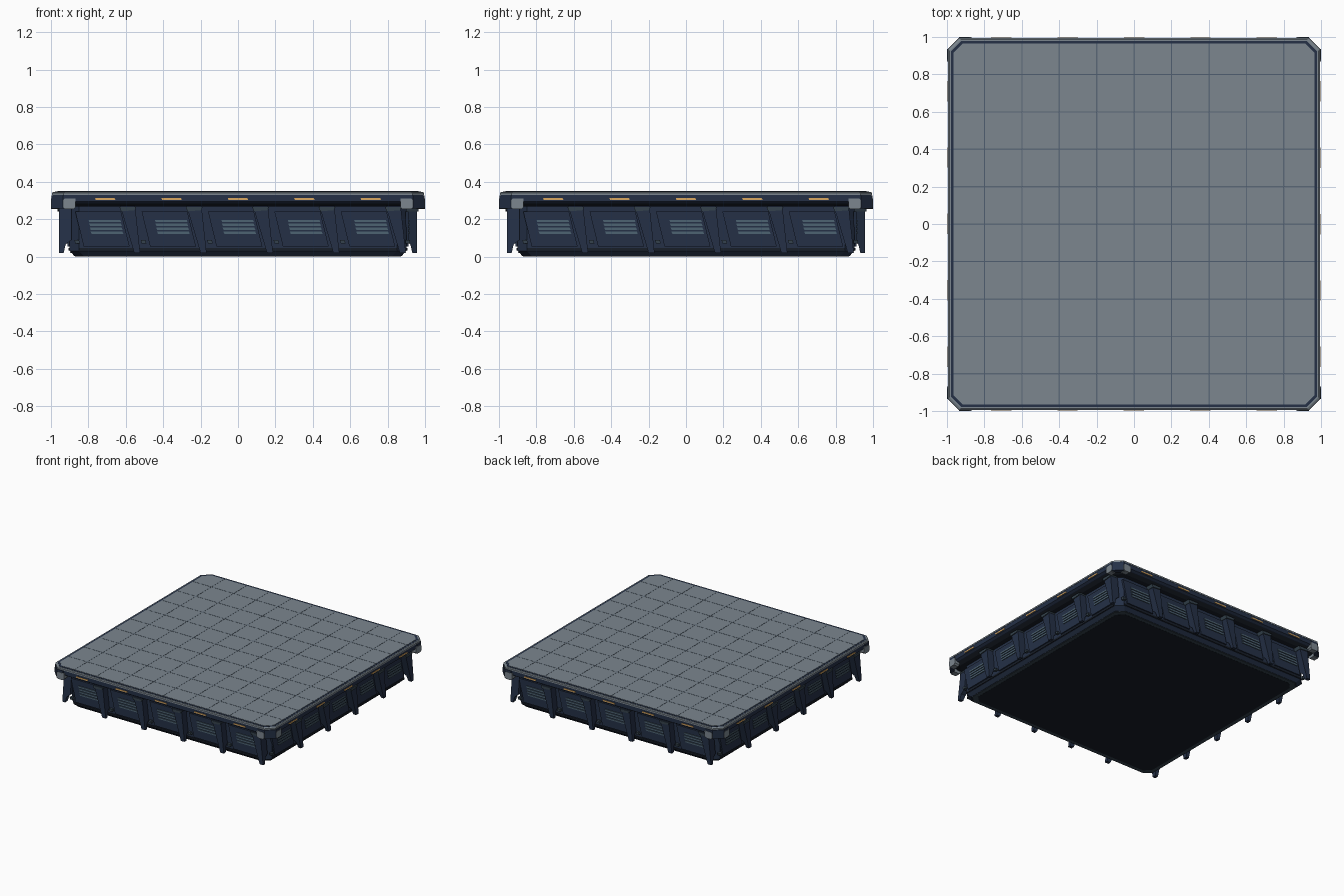
import bpy, bmesh, math
from mathutils import Matrix, Vector

cube = bpy.data.objects.get("Cube")
if cube:
    bpy.data.objects.remove(cube, do_unlink=True)


def material(name, r, g, b):
    m = bpy.data.materials.new(name)
    m.use_nodes = True
    m.diffuse_color = (r, g, b, 1)
    m.node_tree.nodes["Principled BSDF"].inputs["Base Color"].default_value = (r, g, b, 1)
    return m


GREY = material("deck grey", 0.2, 0.24, 0.275)
SEAM = material("seam grey", 0.10, 0.135, 0.18)
NAVY = material("navy hull", 0.018, 0.03, 0.062)
DARK = material("dark underside", 0.009, 0.013, 0.021)
STEEL = material("steel blue vents", 0.075, 0.125, 0.17)
TRIM = material("dark steel trim", 0.035, 0.055, 0.075)
ORANGE = material("amber lights", 0.72, 0.4, 0.12)


def finish(name, bm, *mats):
    bmesh.ops.recalc_face_normals(bm, faces=bm.faces)
    mesh = bpy.data.meshes.new(name)
    bm.to_mesh(mesh)
    bm.free()
    for m in mats:
        mesh.materials.append(m)
    obj = bpy.data.objects.new(name, mesh)
    bpy.context.collection.objects.link(obj)
    return obj


def loft(bm, rings):
    """Join rings of points into a closed solid."""
    loops = [[bm.verts.new(p) for p in ring] for ring in rings]
    n = len(loops[0])
    for a, b in zip(loops, loops[1:]):
        for i in range(n):
            j = (i + 1) % n
            bm.faces.new((a[i], a[j], b[j], b[i]))
    bm.faces.new(loops[0][::-1])
    bm.faces.new(loops[-1])


def octagon(half, cut, z):
    h, c = half, half - cut
    return [(c, -h, z), (h, -c, z), (h, c, z), (c, h, z),
            (-c, h, z), (-h, c, z), (-h, -c, z), (-c, -h, z)]


def slab(name, levels, mat):
    bm = bmesh.new()
    loft(bm, [octagon(*level) for level in levels])
    return finish(name, bm, mat)


def four_sides(name, solids, mat):
    """Build front-side solids and repeat them around the platform."""
    bm = bmesh.new()
    for k in range(4):
        turn = Matrix.Rotation(math.pi / 2 * k, 3, 'Z')
        for rings in solids:
            loft(bm, [[turn @ Vector(p) for p in ring] for ring in rings])
    return finish(name, bm, mat)


def plate(outline, inner, outer):
    """Front-facing plate from a (across, height) outline."""
    return [[(u, -d, z) for u, z in outline] for d in (inner, outer)]


def slanted(u0, u1, z0, z1, lean):
    return [(u0 + lean, z0), (u1 + lean, z0), (u1, z1), (u0, z1)]


# Hull with bevelled foot, recessed neck and overhanging lip
slab("hull", [(0.875, 0.05, 0.004), (0.9, 0.05, 0.03), (0.9, 0.05, 0.275)], NAVY)
slab("bottom_rim", [(0.87, 0.05, 0.001), (0.876, 0.05, 0.008)], TRIM)
slab("bottom_plate", [(0.84, 0.05, 0), (0.84, 0.05, 0.006)], DARK)
slab("lip_underside", [(0.94, 0.06, 0.268), (0.975, 0.06, 0.288)], DARK)
slab("lip", [(0.975, 0.06, 0.284), (0.992, 0.06, 0.295),
             (0.992, 0.06, 0.332)], NAVY)

# Deck: grey rim, navy groove and grey surface
slab("deck_rim", [(0.994, 0.06, 0.33), (0.994, 0.06, 0.341), (0.987, 0.06, 0.346)], GREY)
slab("deck_groove", [(0.979, 0.055, 0.34), (0.979, 0.055, 0.347)], NAVY)
slab("deck_surface", [(0.965, 0.05, 0.34), (0.965, 0.05, 0.349)], GREY)

# Deck tile seams
bm = bmesh.new()
for i in range(-4, 5):
    for turn in (0, math.pi / 2):
        rot = Matrix.Rotation(turn, 3, 'Z')
        c, w = i * 0.2, 0.0025
        corners = [(c - w, -0.965), (c + w, -0.965), (c + w, 0.965), (c - w, 0.965)]
        loft(bm, [[rot @ Vector((x, y, z)) for x, y in corners] for z in (0.348, 0.35)])
finish("deck_seams", bm, SEAM)

# Wall bays
bays = [0.355 * k for k in range(-2, 3)]
panels, slats, lights, ribs, caps, knobs = [], [], [], [], [], []
for c in bays:
    panels.append(plate(slanted(c - 0.16, c + 0.085, 0.055, 0.24, 0.045), 0.895, 0.911))
    for row in range(4):
        z = 0.122 + 0.021 * row
        shift = 0.012 - 0.004 * row
        slats.append(plate(slanted(c - 0.09 + shift, c + 0.08 + shift, z, z + 0.012, 0.005),
                           0.905, 0.917))
    lights.append(plate(slanted(c - 0.055, c + 0.05, 0.304, 0.314, 0.004), 0.985, 0.996))
    knobs.append(plate(slanted(c - 0.165, c - 0.14, 0.07, 0.088, 0.005), 0.895, 0.92))

    # Leaning strut: wide gusset above, free-standing foot below
    t = c + 0.125
    side = [(0.89, 0.27), (0.957, 0.27), (0.957, 0.02),
            (0.932, 0.02), (0.922, 0.065), (0.89, 0.09)]
    rings = []
    for top, low in ((t - 0.045, t + 0.03), (t + 0.035, t + 0.062)):
        rings.append([(low + (top - low) * (z - 0.02) / 0.25, -d, z) for d, z in side])
    ribs.append(rings)
    caps.append(plate([(t - 0.04, 0.242), (t + 0.03, 0.248), (t + 0.042, 0.266),
                       (t - 0.05, 0.266)], 0.9, 0.964))

four_sides("wall_panels", panels, NAVY)
four_sides("vent_slats", slats, STEEL)
four_sides("edge_lights", lights, ORANGE)
four_sides("leaning_struts", ribs, NAVY)
four_sides("strut_caps", caps, TRIM)
four_sides("panel_knobs", knobs, TRIM)

# Kick strip along the base of each wall
four_sides("kick_strips", [plate(slanted(-0.85, 0.85, 0.032, 0.046, 0), 0.895, 0.906)], DARK)

# Corner brackets wrapping the lip
outline = [(0.88, -0.997), (0.935, -0.997), (0.997, -0.935), (0.997, -0.88),
           (0.965, -0.88), (0.965, -0.92), (0.92, -0.965), (0.88, -0.965)]
four_sides("corner_brackets", [[[(x, y, z) for x, y in outline] for z in (0.258, 0.328)]], NAVY)

# Chamfered grey blocks on both ends of every side
blocks = []
for s in (-1, 1):
    shape = [(0.88, 0.254), (0.925, 0.254), (0.936, 0.266), (0.936, 0.3),
             (0.925, 0.311), (0.868, 0.311), (0.868, 0.266)]
    blocks.append(plate([(s * u, z) for u, z in shape], 0.955, 1.0))
four_sides("corner_blocks", blocks, GREY)
